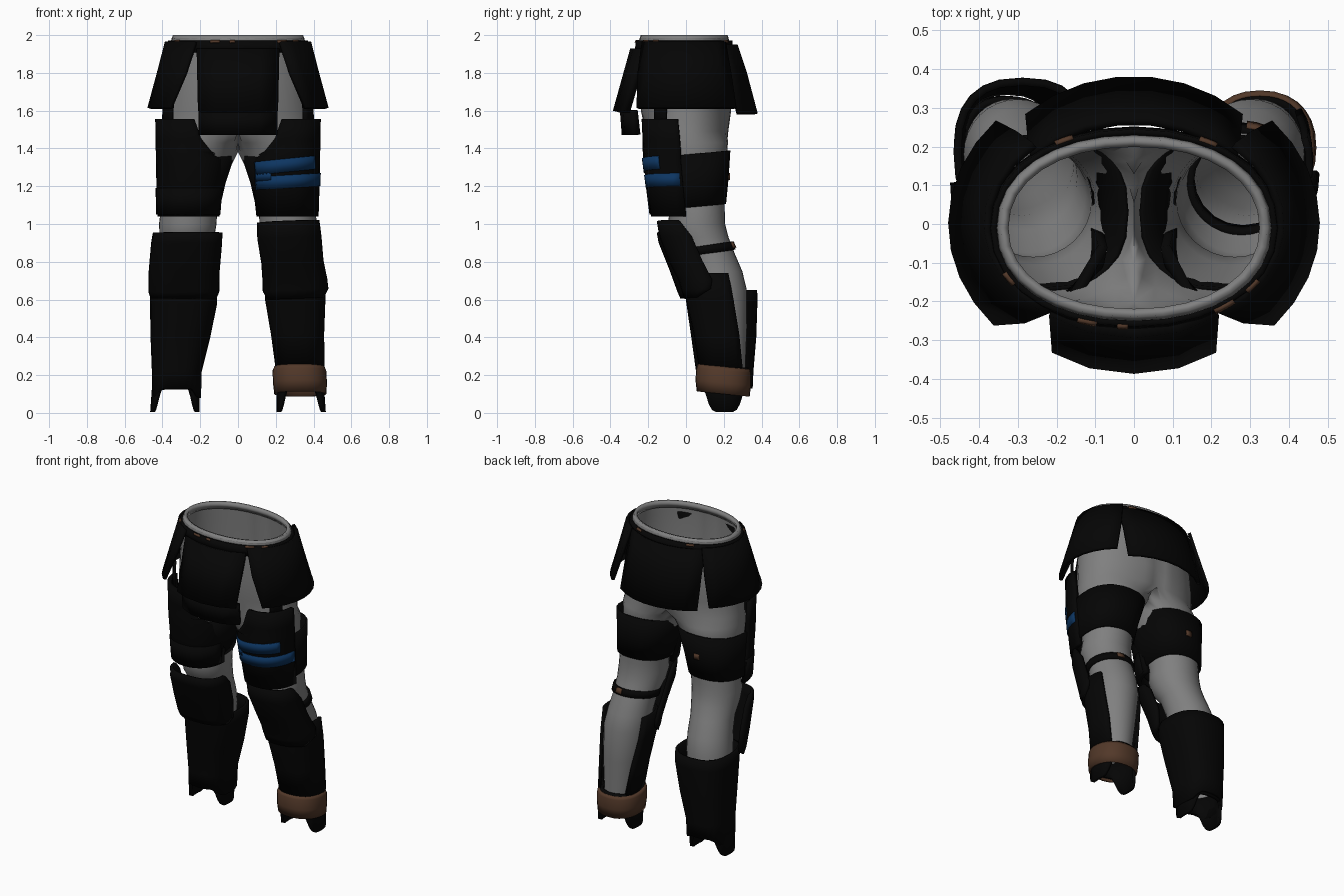
import bpy, bmesh, math


def material(name, rgb):
    m = bpy.data.materials.new(name)
    m.diffuse_color = (*rgb, 1)
    return m


GREY = material("grey_fabric", (0.215, 0.215, 0.215))
BLACK = material("black_armour", (0.0015, 0.0015, 0.0015))
BLUE = material("blue_paint", (0.004, 0.036, 0.12))
BROWN = material("brown_leather", (0.085, 0.040, 0.022))


def make_object(name, bm, mat):
    me = bpy.data.meshes.new(name)
    bm.to_mesh(me)
    bm.free()
    me.materials.append(mat)
    ob = bpy.data.objects.new(name, me)
    bpy.context.collection.objects.link(ob)
    return ob


def loft(bm, rings, flip=False, closed=False):
    vs = [[bm.verts.new(p) for p in r] for r in rings]
    n = len(vs[0])
    for top, low in zip(vs, vs[1:]):
        for j in range(n if closed else n - 1):
            k = (j + 1) % n
            f = [low[j], low[k], top[k], top[j]]
            bm.faces.new(f[::-1] if flip else f)


def spow(v, p):
    return math.copysign(abs(v) ** p, v)


def shell(name, rings, mat=BLACK, side=1, thick=0.02, n=14, p=0.85, tilt=0, ytilt=0):
    """Curved plate: rings of (z, cx, cy, rx, ry, start, end[, dip at the sides]), -90 = front."""
    bm = bmesh.new()
    out = []
    for z, cx, cy, rx, ry, a0, a1, *dip in rings:
        row = []
        for j in range(n + 1):
            a = math.radians(a0 + (a1 - a0) * j / n)
            x, y = rx * spow(math.cos(a), p), ry * spow(math.sin(a), p)
            t = min(1, max(0, (abs(math.cos(a)) - .55) / .42))
            d = dip[0] * t * t * (3 - 2 * t) if dip else 0
            row.append((side * (cx + x), cy + y, z + tilt * x + ytilt * y - d))
        out.append(row)
    loft(bm, out, side < 0)
    bmesh.ops.remove_doubles(bm, verts=bm.verts, dist=1e-4)
    ob = make_object(name, bm, mat)
    mod = ob.modifiers.new("thickness", 'SOLIDIFY')
    mod.thickness, mod.offset = thick, -1
    return ob


# --- undersuit: half a pelvis flowing into one leg, mirrored ---
N = 32
angles = [-180 + 360 * i / N for i in range(N)]
rings = []
for z, rx, ry, cy in [(1.985, .352, .235, -.01), (1.9, .358, .24, -.01), (1.75, .375, .24, -.005),
                      (1.6, .388, .24, 0), (1.49, .395, .22, .005)]:
    row = []
    for a in angles:
        if abs(a) <= 120:
            t = math.radians(a * .75)
            row.append((max(0, rx * spow(math.cos(t), .93)), cy + ry * spow(math.sin(t), .93), z))
        else:
            row.append((0, cy + math.copysign(ry, a) * (180 - abs(a)) / 60, z))
    rings.append(row)
for z, cx, cy, rx, ry in [(1.43, .18, .012, .225, .21), (1.38, .2, .02, .203, .198), (1.3, .22, .025, .18, .185),
                          (1.15, .25, .05, .153, .155), (1.07, .26, .06, .15, .145), (1.0, .266, .055, .152, .152),
                          (.93, .27, .075, .145, .15), (.85, .28, .12, .133, .135),
                          (.75, .29, .16, .135, .138), (.65, .30, .18, .14, .142), (.45, .315, .195, .122, .128),
                          (.25, .325, .205, .1, .11), (.22, .327, .205, .1, .11)]:
    rings.append([(max(0, cx + rx * math.cos(math.radians(a))), cy + ry * math.sin(math.radians(a)), z)
                  for a in angles])
bm = bmesh.new()
loft(bm, rings, closed=True)
bmesh.ops.delete(bm, geom=[f for f in bm.faces if all(v.co.x < 1e-4 for v in f.verts)], context='FACES')
body = make_object("undersuit", bm, GREY)
mir = body.modifiers.new("mirror", 'MIRROR')
mir.use_clip = True
shell("waist_rim", [(2.0, 0, -.01, .345, .23, 0, 360), (1.96, 0, -.01, .358, .243, 0, 360)],
      GREY, thick=.022, n=32, p=.93)

# --- belt with small leather tabs ---
shell("belt", [(1.972, 0, -.01, .370, .255, 0, 360), (1.91, 0, -.01, .378, .262, 0, 360)],
      thick=.016, n=28, p=.95)
for i, (a, w) in enumerate([(-150, 4), (-108, 4), (-94, 2), (-52, 5), (-35, 4), (60, 4), (118, 4)]):
    shell(f"belt_tab_{i}", [(1.975, 0, -.01, .371, .256, a - w, a + w),
                            (1.962, 0, -.01, .378, .263, a - w, a + w)],
          BROWN, thick=.012, n=3, p=.95)

# --- hip skirt plates ---
shell("front_plate", [(1.93, 0, -.11, .30, .185, -137, -43), (1.6, 0, -.2, .30, .187, -135, -45)],
      thick=.04, n=4, p=1)
shell("front_flap", [(1.6, 0, -.16, .29, .19, -136, -44), (1.47, 0, -.15, .28, .19, -138, -42)],
      thick=.04, n=4, p=1)
shell("back_plate", [(1.95, 0, 0, .365, .275, 42, 138), (1.8, 0, 0, .39, .325, 45, 135),
                     (1.585, 0, 0, .42, .382, 48, 132)], n=7, p=1)
for s, tag in ((1, "left"), (-1, "right")):
    shell("hip_plate_" + tag, [(1.965, 0, 0, .388, .29, -54, 47), (1.8, 0, 0, .43, .34, -49, 45),
                               (1.615, 0, 0, .48, .40, -41, 42)], side=s, n=8, p=1)
    # hanging strap between hip and thigh plates
    shell("hip_strap_" + tag, [(1.7, .02, 0, .405, .29, -36, -22), (1.5, .02, 0, .415, .29, -36, -22)],
          side=s, n=3, p=1, thick=.015)
    # thigh wrap and front plate
    shell("thigh_wrap_" + tag, [(1.37, .222, .03, .208, .205, 0, 360), (1.22, .245, .035, .18, .19, 0, 360),
                                (1.09, .26, .04, .165, .172, 0, 360)],
          side=s, n=24, ytilt=.09, thick=.012)
    shell("thigh_plate_" + tag, [(1.555, .25, 0, .19, .235, -94, -8), (1.45, .25, 0, .187, .23, -104, -6),
                                 (1.385, .25, 0, .186, .23, -122, -5), (1.345, .25, 0, .185, .229, -168, -5),
                                 (1.22, .255, .01, .178, .222, -174, -5),
                                 (1.04, .262, .02, .165, .205, -176, -4)],
          side=s, n=16, thick=.025)
    # ankle guard with broad prongs at both sides
    shell("ankle_guard_" + tag, [(.24, .325, .205, .122, .125, 0, 360),
                                 (.16, .33, .203, .126, .126, 0, 360, .03),
                                 (.125, .335, .203, .13, .128, 0, 360, .12)],
          side=s, n=40)

# --- knee strap with a small leather buckle ---
shell("knee_strap", [(.887, .28, .105, .146, .142, 0, 360), (.845, .282, .12, .146, .142, 0, 360)],
      n=20, p=1, ytilt=.15)
shell("knee_strap_buckle", [(.885, .28, .107, .149, .146, 68, 86), (.855, .282, .121, .149, .146, 68, 86)],
      BROWN, n=2, p=1, ytilt=.15, thick=.009)

# --- painted mark on the left thigh ---
for name, z0, z1, a0, a1, tilt in [("upper_stripe", 1.345, 1.275, -148, -36, .1),
                                   ("lower_stripe", 1.258, 1.19, -152, -8, .06),
                                   ("stripe_link", 1.28, 1.24, -149, -112, .09)]:
    prof = []
    for z in (z0, z1):
        t = (1.38 - z) / .34
        prof.append((z, .25 + .012 * t, .02 * t, .193 - .021 * t, .238 - .025 * t, a0, a1))
    shell(name, prof, BLUE, thick=.009, n=16, tilt=tilt)

# --- right thigh lower band and small clasp at the back ---
shell("thigh_band", [(1.19, .257, .013, .18, .225, -165, -5), (1.05, .262, .02, .172, .214, -168, -5)],
      side=-1, thick=.02)
shell("thigh_clasp", [(1.255, .24, .035, .187, .199, 87, 95), (1.22, .24, .035, .187, .199, 87, 95)],
      BROWN, side=-1, thick=.012, n=2, ytilt=.07)

# --- left lower leg: knee guard, open shin, leather cuff ---
shell("knee_guard_left", [(1.015, .267, .01, .168, .165, -172, -14), (.93, .272, .02, .17, .16, -182, 2),
                          (.8, .288, .07, .165, .16, -178, 4), (.7, .302, .11, .172, .15, -182, 8),
                          (.65, .305, .13, .174, .155, -178, 0), (.605, .305, .145, .168, .155, -150, -30)],
      tilt=.04)
shell("shin_guard_left", [(.74, .3, .15, .162, .155, -205, 25), (.6, .303, .165, .16, .165, -208, 28),
                          (.42, .315, .19, .142, .15, -214, 34), (.24, .328, .205, .13, .138, -220, 40)],
      thick=.018, n=18)
shell("ankle_cuff", [(.245, .325, .2, .133, .137, 0, 360), (.225, .325, .2, .142, .145, 0, 360),
                     (.16, .328, .197, .143, .147, 0, 360), (.1, .33, .197, .138, .14, 0, 360)],
      BROWN, thick=.012, n=28, p=.88, ytilt=-.1)

# --- right lower leg: boxier knee guard and fully wrapped shin ---
shell("knee_guard_right", [(.955, .267, .01, .185, .165, -176, -8), (.9, .272, .025, .188, .17, -182, 0),
                           (.75, .285, .08, .188, .165, -182, 2), (.64, .287, .12, .188, .165, -176, -2),
                           (.605, .288, .135, .182, .165, -160, -20)],
      side=-1, p=.75)
shell("shin_guard_right", [(.65, .288, .185, .178, .192, 0, 360), (.58, .288, .19, .178, .188, 0, 360),
                           (.4, .305, .2, .158, .172, 0, 360), (.22, .324, .205, .132, .152, 0, 360),
                           (.13, .326, .205, .13, .148, 0, 360, .05)],
      side=-1, n=24, p=.8)

# --- smooth shading with kept hard edges ---
bpy.ops.object.select_all(action='DESELECT')
for ob in bpy.context.collection.objects:
    ob.select_set(True)
bpy.context.view_layer.objects.active = body
bpy.ops.object.shade_smooth_by_angle(angle=math.radians(35))
